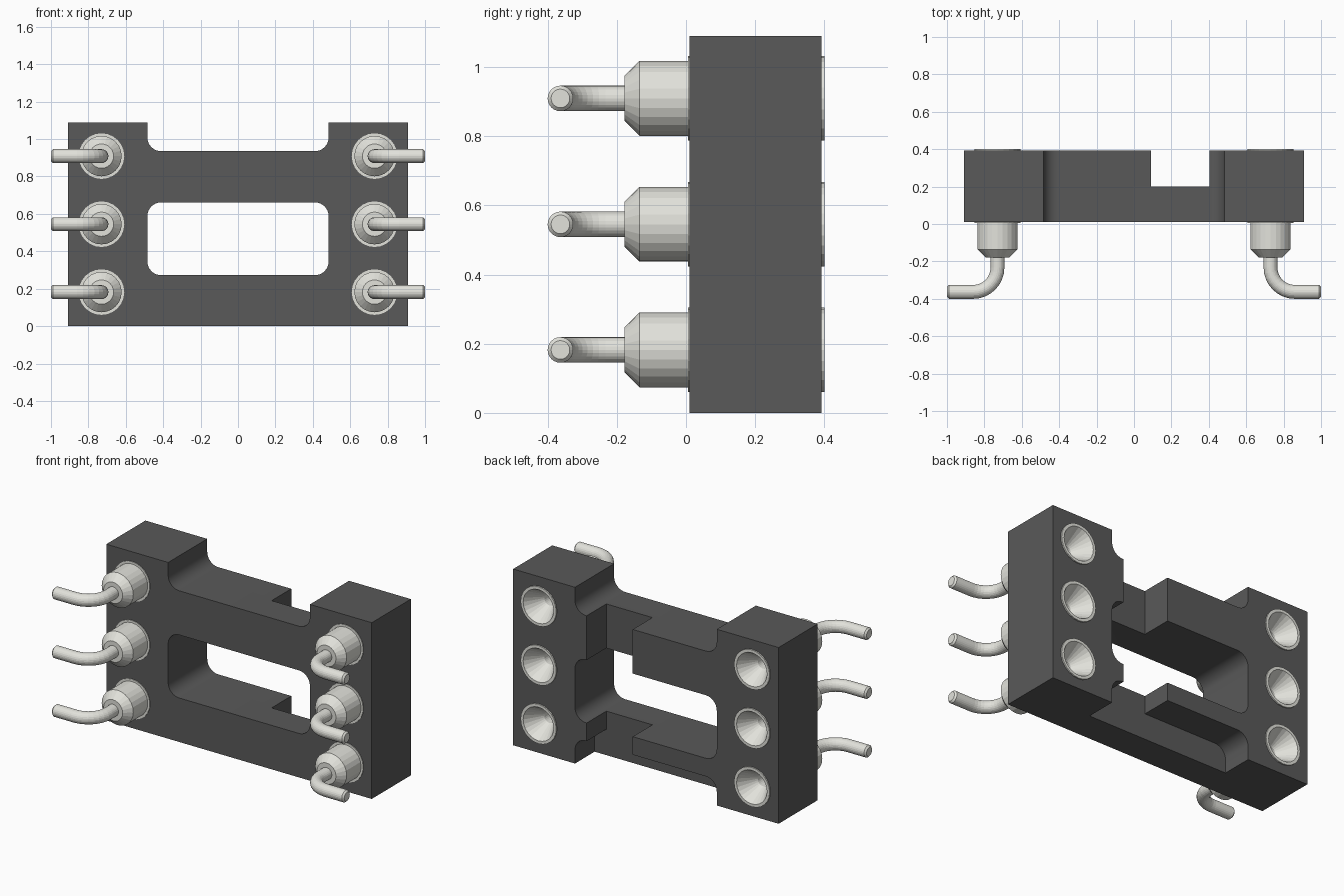
import bpy, bmesh, math
from mathutils import Vector

if "Cube" in bpy.data.objects:
    bpy.data.objects.remove(bpy.data.objects["Cube"])

PIN_X, PIN_Z = 0.73, (0.182, 0.545, 0.909)
SIDES = 24


def material(name, color):
    m = bpy.data.materials.new(name)
    m.diffuse_color = color
    m.use_nodes = True
    m.node_tree.nodes["Principled BSDF"].inputs["Base Color"].default_value = m.diffuse_color
    return m


def make_object(name, bm, mat=None):
    bmesh.ops.recalc_face_normals(bm, faces=bm.faces)
    me = bpy.data.meshes.new(name)
    bm.to_mesh(me)
    bm.free()
    ob = bpy.data.objects.new(name, me)
    bpy.context.collection.objects.link(ob)
    if mat:
        me.materials.append(mat)
    return ob


def prism(name, outline, y0, y1, mat=None):
    """Extrude an xz outline from y0 to y1."""
    bm = bmesh.new()
    face = bm.faces.new([bm.verts.new((x, y0, z)) for x, z in outline])
    ext = bmesh.ops.extrude_face_region(bm, geom=[face])
    verts = [v for v in ext["geom"] if isinstance(v, bmesh.types.BMVert)]
    bmesh.ops.translate(bm, verts=verts, vec=(0, y1 - y0, 0))
    return make_object(name, bm, mat)


def rounded_rect(x0, x1, z0, z1, r=0.0, steps=8):
    if r == 0:
        return [(x0, z0), (x1, z0), (x1, z1), (x0, z1)]
    corners = [(x1 - r, z1 - r), (x0 + r, z1 - r), (x0 + r, z0 + r), (x1 - r, z0 + r)]
    pts = []
    for i, (cx, cz) in enumerate(corners):
        for k in range(steps + 1):
            a = math.pi / 2 * (i + k / steps)
            pts.append((cx + r * math.cos(a), cz + r * math.sin(a)))
    return pts


def cut(target, cutter):
    mod = target.modifiers.new("cut", 'BOOLEAN')
    mod.operation, mod.solver, mod.object = 'DIFFERENCE', 'EXACT', cutter
    bpy.context.view_layer.objects.active = target
    bpy.ops.object.modifier_apply(modifier=mod.name)
    bpy.data.objects.remove(cutter)


plastic = material("dark_plastic", (0.1, 0.1, 0.1, 1))
metal = material("pin_metal", (0.76, 0.76, 0.71, 1))

# Plastic frame: top notch, window, half-depth recess and bottom rebate
body = prism("socket_body", rounded_rect(-0.908, 0.908, 0, 1.09), 0.01, 0.392, plastic)
for x0, x1, z0, z1, r, y0 in (
        (-0.485, 0.485, 0.935, 1.4, 0.075, -0.2),
        (-0.485, 0.485, 0.272, 0.662, 0.075, -0.2),
        (-0.485, 0.485, -0.3, 0.16, 0.075, 0.2),
        (0.09, 0.405, -0.2, 1.3, 0.0, 0.2)):
    cut(body, prism("cutter", rounded_rect(x0, x1, z0, z1, r), y0, 0.6))

# Round holes that hold the pins
for side in (-1, 1):
    for z in PIN_Z:
        ring = [(side * (PIN_X + 0.122 * math.cos(t)), z + 0.122 * math.sin(t))
                for t in (2 * math.pi * k / SIDES for k in range(SIDES))]
        cut(body, prism("cutter", ring, -0.2, 0.6))

bpy.ops.object.select_all(action='DESELECT')
body.select_set(True)
bpy.context.view_layer.objects.active = body
bpy.ops.object.shade_smooth_by_angle(angle=math.radians(30))


# Pin stations: (radius, x, y, turn angle) from funnel bore to bent wire tip
stations = [(r, 0, y, 0) for r, y in (
    (0.036, 0.2), (0.036, 0.29), (0.104, 0.4), (0.122, 0.4), (0.122, 0.006),
    (0.108, 0.006), (0.108, -0.135), (0.065, -0.178), (0.037, -0.178))]
BEND = 0.13
for k in range(9):
    a = math.pi / 2 * k / 8
    stations.append((0.037, BEND * (1 - math.cos(a)), -0.233 - BEND * math.sin(a), a))
stations += [(0.037, 0.26, -0.363, math.pi / 2), (0.027, 0.27, -0.363, math.pi / 2)]


def make_pin(name, side, z):
    bm = bmesh.new()
    rings = []
    for r, x, y, a in stations:
        across = Vector((math.cos(a), math.sin(a), 0))
        ring = []
        for k in range(SIDES):
            t = 2 * math.pi * k / SIDES
            p = Vector((PIN_X + x, y, z)) + r * (math.cos(t) * across + math.sin(t) * Vector((0, 0, 1)))
            ring.append(bm.verts.new((side * p.x, p.y, p.z)))
        rings.append(ring)
    for a, b in zip(rings, rings[1:]):
        for k in range(SIDES):
            n = (k + 1) % SIDES
            bm.faces.new((a[k], a[n], b[n], b[k]))
    bm.faces.new(rings[0])
    bm.faces.new(rings[-1])
    return make_object(name, bm, metal)


# Six contact pins
for side, label in ((-1, "left"), (1, "right")):
    for i, z in enumerate(PIN_Z):
        make_pin(f"{label}_pin_{i + 1}", side, z)
